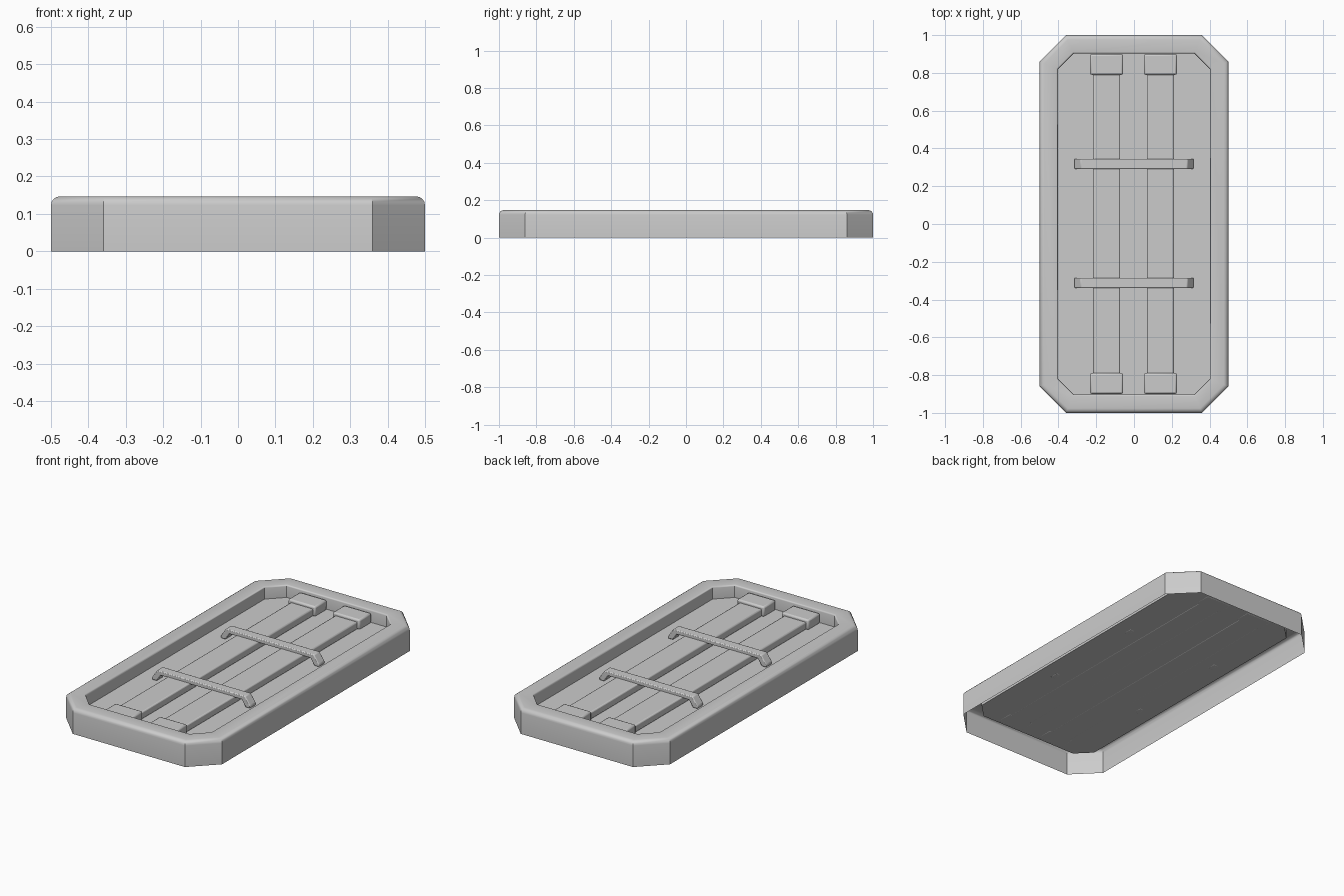
import bpy, bmesh, math

if "Cube" in bpy.data.objects:
    bpy.data.objects.remove(bpy.data.objects["Cube"])

FLOOR, TOP = 0.075, 0.147


def finish(name, bm, bevel=0.0, segments=2):
    bmesh.ops.recalc_face_normals(bm, faces=bm.faces)
    mesh = bpy.data.meshes.new(name)
    bm.to_mesh(mesh)
    bm.free()
    obj = bpy.data.objects.new(name, mesh)
    bpy.context.collection.objects.link(obj)
    if bevel:
        mod = obj.modifiers.new("Bevel", 'BEVEL')
        mod.width = bevel
        mod.segments = segments
        mod.limit_method = 'ANGLE'
    bpy.ops.object.select_all(action='DESELECT')
    obj.select_set(True)
    bpy.context.view_layer.objects.active = obj
    bpy.ops.object.shade_smooth_by_angle(angle=math.radians(32))
    return obj


def box(name, x0, x1, y0, y1, z0, z1, bevel):
    bm = bmesh.new()
    bmesh.ops.create_cube(bm, size=1)
    for v in bm.verts:
        v.co = (x1 if v.co.x > 0 else x0,
                y1 if v.co.y > 0 else y0,
                z1 if v.co.z > 0 else z0)
    return finish(name, bm, bevel)


def octagon(bm, inset, z):
    a, b = 0.5 - inset, 1.0 - inset
    c = 0.14 - inset * (2 - math.sqrt(2))
    pts = [(a, b - c), (a - c, b), (c - a, b), (-a, b - c),
           (-a, c - b), (c - a, -b), (a - c, -b), (a, c - b)]
    return [bm.verts.new((x, y, z)) for x, y in pts]


# Tray: open-bottomed eight-sided rim with rounded lip and recessed floor
r, ri = 0.024, 0.008
profile = [(0, 0)]
for i in range(5):
    t = math.radians(90 * i / 4)
    profile.append((r * (1 - math.cos(t)), TOP - r + r * math.sin(t)))
for i in range(4):
    t = math.radians(90 * i / 3)
    profile.append((0.097 - ri + ri * math.sin(t), TOP - ri + ri * math.cos(t)))
profile.append((0.097, FLOOR))

bm = bmesh.new()
loops = [octagon(bm, d, z) for d, z in profile]
for lo, hi in zip(loops, loops[1:]):
    for i in range(8):
        j = (i + 1) % 8
        bm.faces.new((lo[i], lo[j], hi[j], hi[i]))
bm.faces.new(loops[-1])
tray = finish("tray", bm)
# an open shell: make sure the floor faces upward
if tray.data.polygons[-1].normal.z < 0:
    tray.data.flip_normals()

# Two long rails with a collar at each end
for side, cx in (("left", -0.145), ("right", 0.14)):
    box(f"{side}_rail", cx - 0.072, cx + 0.072, -0.895, 0.895,
        FLOOR - 0.001, 0.117, 0.007)
    for end, s in (("front", -1), ("back", 1)):
        y0, y1 = sorted((s * 0.79, s * 0.899))
        box(f"{side}_{end}_collar", cx - 0.087, cx + 0.087, y0, y1,
            FLOOR - 0.001, 0.133, 0.009)

# Two cross straps arching over the rails, with sloped ends
half = [(0.285, FLOOR - 0.001), (0.315, FLOOR - 0.001), (0.315, 0.09), (0.282, 0.137)]
inner = (0.26, 0.112)
outline = half + [(-x, z) for x, z in reversed(half)] + [(-inner[0], inner[1]), inner]
for name, cy in (("front_strap", -0.312), ("back_strap", 0.318)):
    bm = bmesh.new()
    face = bm.faces.new([bm.verts.new((x, cy - 0.027, z)) for x, z in outline])
    ext = bmesh.ops.extrude_face_region(bm, geom=[face])
    verts = [g for g in ext["geom"] if isinstance(g, bmesh.types.BMVert)]
    bmesh.ops.translate(bm, vec=(0, 0.054, 0), verts=verts)
    finish(name, bm, 0.005)
